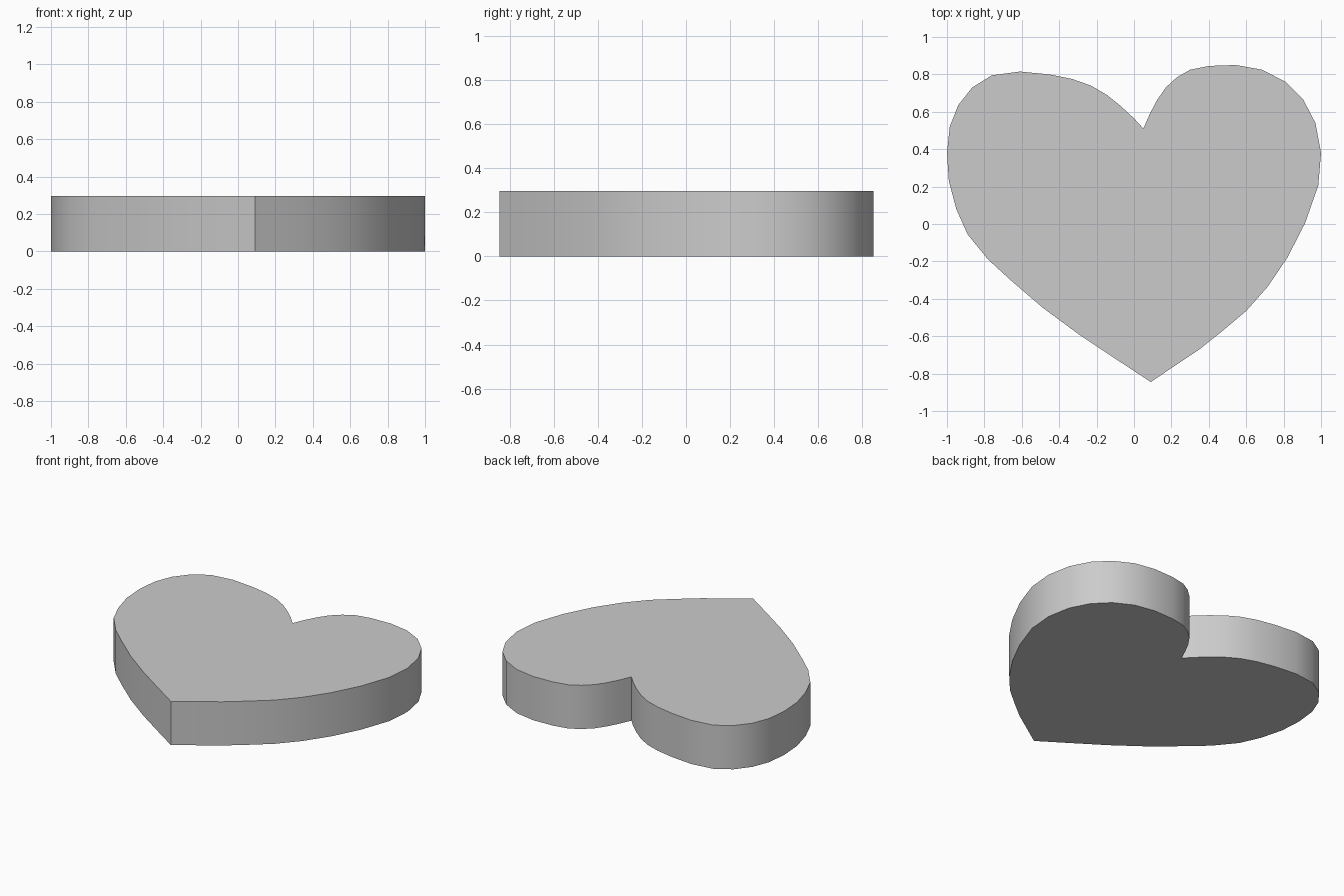
import bpy, bmesh, math

THICKNESS = 0.295

# Heart outline, clockwise: notch -> right lobe -> tip
right_side = [(0.05, 0.51), (0.085, 0.59), (0.125, 0.665), (0.17, 0.73), (0.23, 0.785),
              (0.30, 0.825), (0.40, 0.845), (0.545, 0.85), (0.685, 0.825), (0.81, 0.76),
              (0.905, 0.665), (0.97, 0.54), (1.0, 0.38), (0.985, 0.205), (0.915, 0.005),
              (0.82, -0.18), (0.715, -0.335), (0.60, -0.465), (0.475, -0.57),
              (0.35, -0.67), (0.215, -0.76), (0.09, -0.845)]
# tip -> left lobe -> back to the notch (slightly lopsided, so not mirrored)
left_side = [(-0.10, -0.72), (-0.295, -0.59), (-0.485, -0.45), (-0.66, -0.30),
             (-0.78, -0.19), (-0.89, -0.055), (-0.95, 0.08), (-0.99, 0.23), (-1.0, 0.38),
             (-0.985, 0.52), (-0.94, 0.635), (-0.865, 0.73), (-0.76, 0.795),
             (-0.61, 0.815), (-0.455, 0.80), (-0.33, 0.775), (-0.23, 0.74),
             (-0.145, 0.69), (-0.07, 0.63), (0.0, 0.565)]

# Flat slab: fill the outline and raise it
bm = bmesh.new()
base = bm.faces.new([bm.verts.new((x, y, 0)) for x, y in right_side + left_side])
top = bmesh.ops.extrude_face_region(bm, geom=[base], use_keep_orig=True)
top_verts = [v for v in top["geom"] if isinstance(v, bmesh.types.BMVert)]
bmesh.ops.translate(bm, verts=top_verts, vec=(0, 0, THICKNESS))
bmesh.ops.recalc_face_normals(bm, faces=bm.faces)

mesh = bpy.data.meshes.new("heart_slab")
bm.to_mesh(mesh)
bm.free()
heart = bpy.data.objects.new("heart_slab", mesh)
bpy.context.collection.objects.link(heart)

# Smooth rim, crisp top and bottom edges, notch and tip
bpy.context.view_layer.objects.active = heart
heart.select_set(True)
bpy.ops.object.shade_smooth_by_angle(angle=math.radians(30))
